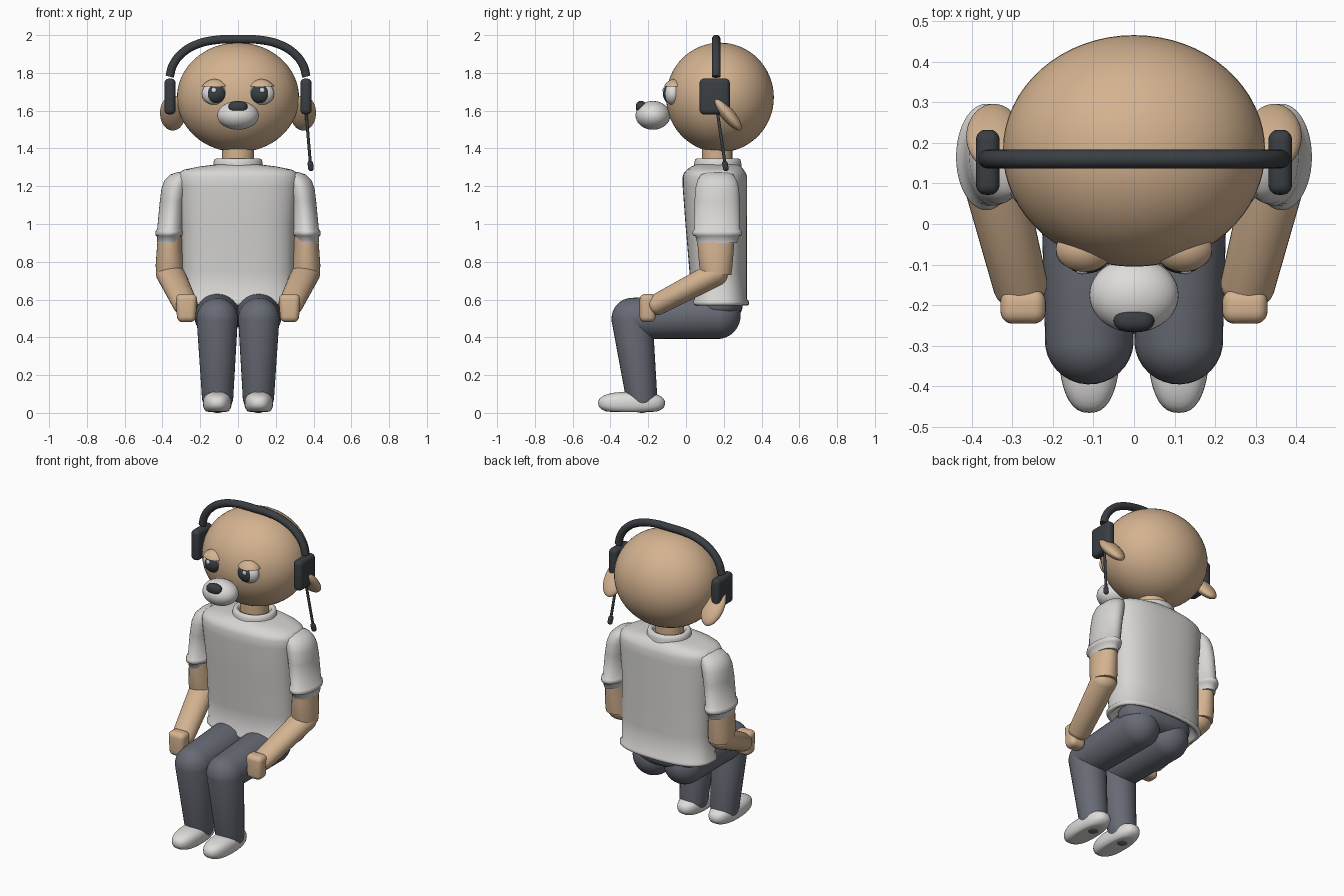
import bpy, bmesh, math
from mathutils import Vector, Matrix

if "Cube" in bpy.data.objects:
    bpy.data.objects.remove(bpy.data.objects["Cube"])


def material(name, rgb):
    m = bpy.data.materials.new(name)
    m.diffuse_color = (*rgb, 1)
    m.use_nodes = True
    m.node_tree.nodes["Principled BSDF"].inputs["Base Color"].default_value = m.diffuse_color
    return m


TAN = material("tan", (0.66, 0.45, 0.28))
SHIRT = material("light_grey", (0.68, 0.67, 0.65))
WHITE = material("soft_white", (0.73, 0.72, 0.70))
PANTS = material("slate_grey", (0.135, 0.145, 0.175))
DARK = material("charcoal", (0.042, 0.048, 0.055))


def finish(name, bm, mat, angle=45):
    bmesh.ops.recalc_face_normals(bm, faces=bm.faces[:])
    me = bpy.data.meshes.new(name)
    bm.to_mesh(me)
    bm.free()
    me.materials.append(mat)
    ob = bpy.data.objects.new(name, me)
    bpy.context.collection.objects.link(ob)
    bpy.ops.object.select_all(action='DESELECT')
    ob.select_set(True)
    bpy.context.view_layer.objects.active = ob
    bpy.ops.object.shade_smooth_by_angle(angle=math.radians(angle))
    return ob


def power(v, e):
    return math.copysign(abs(v) ** e, v)


def ball(name, mat, center, radii, rot_x=0, seg=40, square=1.0, floor=None, cut_z=None):
    """Ellipsoid, optionally squared off, tilted, flattened below or cut."""
    bm = bmesh.new()
    bmesh.ops.create_uvsphere(bm, u_segments=seg, v_segments=seg // 2, radius=1)
    for v in bm.verts:
        v.co = Vector([power(c, square) * r for c, r in zip(v.co, radii)])
    bm.transform(Matrix.Translation(center) @ Matrix.Rotation(rot_x, 4, 'X'))
    if floor is not None:
        for v in bm.verts:
            v.co.z = max(v.co.z, floor)
    if cut_z is not None:
        geom = bm.verts[:] + bm.edges[:] + bm.faces[:]
        cut = bmesh.ops.bisect_plane(bm, geom=geom, plane_co=(0, 0, cut_z),
                                     plane_no=(0, 0, 1), clear_inner=True)
        edges = [e for e in cut['geom_cut'] if isinstance(e, bmesh.types.BMEdge)]
        bmesh.ops.holes_fill(bm, edges=edges)
    return finish(name, bm, mat)


def limb(name, mat, a, ra, b, rb, wide=1.0):
    """Tapered capsule from a to b; wide stretches it sideways."""
    a, b = Vector(a), Vector(b)
    d = b - a
    bm = bmesh.new()
    bmesh.ops.create_uvsphere(bm, u_segments=32, v_segments=17, radius=1)
    for v in bm.verts:
        r = rb if v.co.z > 0 else ra
        v.co = Vector((v.co.x * r * wide, v.co.y * r,
                       v.co.z * r + (d.length if v.co.z > 0 else 0)))
    q = d.to_track_quat('Z', 'Y').to_matrix().to_4x4()
    bm.transform(Matrix.Translation(a) @ q)
    return finish(name, bm, mat)


def loft(name, mat, rings, expo=2.0, seg=48, angle=45):
    """Stack of horizontal rounded rings: (cx, cy, z, rx, ry)."""
    bm = bmesh.new()
    loops = []
    for cx, cy, z, rx, ry in rings:
        ts = [2 * math.pi * i / seg for i in range(seg)]
        loops.append([bm.verts.new((cx + rx * power(math.cos(t), 2 / expo),
                                    cy + ry * power(math.sin(t), 2 / expo), z)) for t in ts])
    for lo, hi in zip(loops, loops[1:]):
        for i in range(seg):
            j = (i + 1) % seg
            bm.faces.new((lo[i], lo[j], hi[j], hi[i]))
    bm.faces.new(loops[0])
    bm.faces.new(loops[-1])
    return finish(name, bm, mat, angle)


def rounded_box(name, mat, center, size, bevel, taper=1.0):
    bm = bmesh.new()
    bmesh.ops.create_cube(bm, size=1)
    for v in bm.verts:
        k = taper if v.co.z < 0 else 1
        v.co = Vector((v.co.x * size[0] * k, v.co.y * size[1], v.co.z * size[2])) + Vector(center)
    bmesh.ops.bevel(bm, geom=bm.edges[:], offset=bevel, segments=5, profile=0.5, affect='EDGES')
    return finish(name, bm, mat, 60)


# Head, muzzle, nose
ball("head", TAN, (0, 0.18, 1.67), (0.323, 0.285, 0.29), seg=64)
ball("muzzle", WHITE, (0, -0.175, 1.575), (0.11, 0.092, 0.076))
ball("nose", DARK, (0, -0.238, 1.62), (0.05, 0.028, 0.031), square=0.85)
loft("neck", TAN, [(0, 0.165, 1.25, 0.085, 0.08), (0, 0.165, 1.45, 0.085, 0.08)])

# Shirt body with rolled hem, and collar
loft("shirt_body", SHIRT, [
    (0, 0.175, 0.61, 0.26, 0.12), (0, 0.175, 0.575, 0.28, 0.135), (0, 0.175, 0.568, 0.295, 0.15),
    (0, 0.175, 0.575, 0.307, 0.158), (0, 0.175, 0.59, 0.307, 0.158), (0, 0.175, 0.602, 0.296, 0.148),
    (0, 0.17, 0.75, 0.296, 0.152), (0, 0.16, 1.0, 0.30, 0.163), (0, 0.153, 1.2, 0.318, 0.171),
    (0, 0.153, 1.25, 0.322, 0.171), (0, 0.153, 1.272, 0.312, 0.163), (0, 0.155, 1.288, 0.285, 0.15),
    (0, 0.16, 1.305, 0.20, 0.13), (0, 0.165, 1.315, 0.12, 0.11)], expo=2.6, seg=64, angle=70)
loft("collar", SHIRT, [
    (0, 0.168, 1.28, 0.135, 0.128), (0, 0.168, 1.325, 0.13, 0.124), (0, 0.168, 1.342, 0.125, 0.119),
    (0, 0.168, 1.348, 0.112, 0.106), (0, 0.168, 1.342, 0.098, 0.092), (0, 0.168, 1.31, 0.094, 0.088)],
    angle=80)

# Pelvis under the shirt
ball("pelvis", PANTS, (0, 0.175, 0.575), (0.235, 0.125, 0.085), square=0.8)

for s, side in ((-1, "left"), (1, "right")):
    # Eye, pupil, glint and heavy lid
    ball("eye_" + side, WHITE, (s * 0.122, -0.07, 1.69), (0.07, 0.045, 0.06))
    ball("pupil_" + side, DARK, (s * 0.118, -0.082, 1.69), (0.055, 0.04, 0.053))
    ball("glint_" + side, WHITE, (s * 0.128, -0.117, 1.708), (0.014, 0.007, 0.014), seg=16)
    ball("eyelid_" + side, TAN, (s * 0.122, -0.062, 1.695), (0.078, 0.062, 0.072), cut_z=1.727)
    # Ear flap swept back and down
    ball("ear_" + side, TAN, (s * 0.345, 0.215, 1.588), (0.068, 0.036, 0.118),
         rot_x=math.radians(40))
    # Headphone cup
    rounded_box("ear_cup_" + side, DARK, (s * 0.36, 0.152, 1.675), (0.058, 0.16, 0.19), 0.024)

    # Sleeve with cuff ring
    loft("sleeve_" + side, SHIRT, [(s * x, 0.165, z, rx, ry) for x, z, rx, ry in (
        (0.365, 0.90, 0.062, 0.105), (0.364, 0.935, 0.066, 0.115), (0.364, 0.94, 0.073, 0.128),
        (0.363, 0.953, 0.075, 0.131), (0.362, 0.966, 0.073, 0.128), (0.361, 0.972, 0.067, 0.12),
        (0.345, 1.12, 0.069, 0.12), (0.333, 1.19, 0.072, 0.115), (0.32, 1.23, 0.07, 0.105),
        (0.30, 1.262, 0.058, 0.085), (0.29, 1.275, 0.03, 0.045))], angle=60)
    # Arm and hand
    loft("upper_arm_" + side, TAN, [
        (s * 0.36, 0.16, 0.96, 0.062, 0.098), (s * 0.362, 0.158, 0.88, 0.067, 0.096),
        (s * 0.362, 0.158, 0.78, 0.074, 0.088), (s * 0.36, 0.16, 0.73, 0.072, 0.08)])
    limb("forearm_" + side, TAN, (s * 0.357, 0.155, 0.735), 0.066,
         (s * 0.28, -0.15, 0.575), 0.057, wide=1.18)
    rounded_box("hand_" + side, TAN, (s * 0.273, -0.203, 0.555), (0.115, 0.085, 0.15), 0.03, 0.85)

    # Leg
    limb("thigh_" + side, PANTS, (s * 0.108, 0.165, 0.515), 0.124, (s * 0.11, -0.285, 0.50), 0.109)
    limb("shin_" + side, PANTS, (s * 0.11, -0.285, 0.495), 0.11, (s * 0.108, -0.235, 0.083), 0.083)
    ball("shoe_" + side, WHITE, (s * 0.11, -0.288, 0.052), (0.076, 0.177, 0.06),
         square=0.82, floor=0.006)

# Headband arch
half = [(0.362, 1.78), (0.345, 1.84), (0.295, 1.905), (0.22, 1.95), (0.12, 1.974)]
path = [(-x, z) for x, z in half] + [(0, 1.978)] + half[::-1]
cu = bpy.data.curves.new("headband", 'CURVE')
cu.dimensions = '3D'
cu.bevel_depth = 0.023
cu.bevel_resolution = 5
cu.use_fill_caps = True
sp = cu.splines.new('BEZIER')
sp.bezier_points.add(len(path) - 1)
for p, (x, z) in zip(sp.bezier_points, path):
    p.co = (x, 0.16, z)
    p.handle_left_type = p.handle_right_type = 'AUTO'
cu.materials.append(DARK)
bpy.context.collection.objects.link(bpy.data.objects.new("headband", cu))

# Microphone boom and tip
limb("mic_boom", DARK, (0.36, 0.165, 1.60), 0.008, (0.384, 0.208, 1.31), 0.008)
limb("mic_tip", DARK, (0.383, 0.206, 1.32), 0.015, (0.386, 0.211, 1.295), 0.015)
